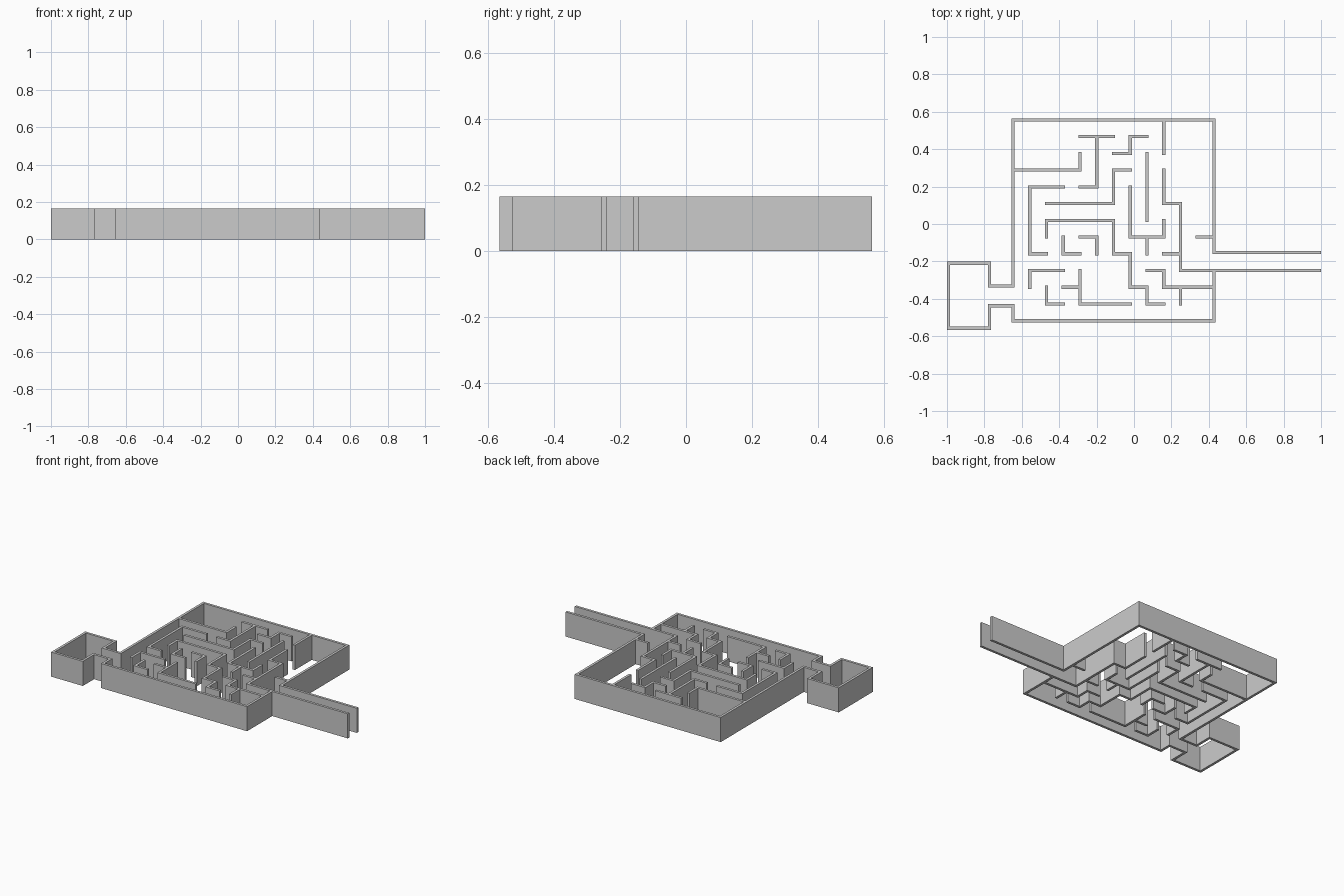
import bpy, bmesh
from mathutils import Vector

if "Cube" in bpy.data.objects:
    bpy.data.objects.remove(bpy.data.objects["Cube"])

H = 0.166            # wall height
T = 0.0085           # half wall thickness
X0, Y0, P = -0.6465, 0.5565, 0.0895


def g(c, r):
    """Maze node (column, row from the top) to world position."""
    return Vector((X0 + P * c, Y0 - P * r))


XL, XR = X0, X0 + 12 * P
YT, YB = Y0, Y0 - 12 * P

# Outer shell: upper corridor side, maze boundary, small room on the left
shell = [Vector(p) for p in [
    (1 - T, -0.152), (XR, -0.152), (XR, YT), (XL, YT), (XL, -0.331),
    (-0.772, -0.331), (-0.772, -0.21), (-1 + T, -0.21), (-1 + T, -0.557),
    (-0.772, -0.557), (-0.772, -0.437), (XL, -0.437), (XL, YB), (XR, YB),
    g(12, 9)]]

# Lower corridor side running on into the maze
corridor = [Vector((1 - T, g(0, 9).y)), g(10, 9), g(10, 5), g(9, 5), g(9, 3)]

# Inner walls as runs of maze nodes
runs = [
    [(4, 1), (6, 1)],
    [(5, 1), (5, 4), (4, 4)],
    [(8, 1), (7, 1), (7, 2), (6, 2)],
    [(0, 3), (4, 3), (4, 2)],
    [(7, 3), (6, 3), (6, 5), (2, 5)],
    [(3, 4), (1, 4), (1, 8), (2, 8)],
    [(2, 7), (2, 6), (6, 6), (6, 8), (7, 8), (7, 10), (8, 10), (8, 11), (9, 11)],
    [(7, 4), (7, 7), (9, 7), (9, 6)],
    [(8, 7), (8, 8)],
    [(8, 2), (8, 6)],
    [(9, 0), (9, 2)],
    [(4, 7), (5, 7), (5, 8)],
    [(3, 7), (3, 8), (4, 8)],
    [(11, 7), (12, 7)],
    [(9, 8), (10, 8)],
    [(1, 10), (1, 9), (3, 9)],
    [(2, 10), (2, 11), (3, 11)],
    [(4, 9), (4, 11), (7, 11)],
    [(3, 10), (4, 10)],
    [(8, 9), (9, 9), (9, 10), (12, 10)],
    [(10, 10), (10, 11)],
]
inner = [[g(*n) for n in run] for run in runs]
paths = [shell, corridor] + inner


def touches(p, path):
    """True when p lies on one of the path's segments."""
    for a, b in zip(path, path[1:]):
        t = max(0, min(1, (p - a).dot(b - a) / (b - a).length_squared))
        if (a + (b - a) * t - p).length < 1e-4:
            return True
    return False


def end_point(path, end, nxt):
    """Free ends run on by half a thickness; T-joints stop at the wall face."""
    joined = any(q is not path and touches(end, q) for q in paths)
    return end + (end - nxt).normalized() * (-T if joined else T)


def wall(name, path):
    """Mitred wall of constant thickness along a path."""
    pts = [end_point(path, path[0], path[1])] + path[1:-1] \
        + [end_point(path, path[-1], path[-2])]
    normals = []
    for a, b in zip(pts, pts[1:]):
        d = (b - a).normalized()
        normals.append(Vector((-d.y, d.x)))
    bm = bmesh.new()
    rings = []
    for i, p in enumerate(pts):
        n0, n1 = normals[max(i - 1, 0)], normals[min(i, len(normals) - 1)]
        m = (n0 + n1) / (1 + n0.dot(n1)) * T
        rings.append([bm.verts.new((q.x, q.y, z)) for q, z in
                      ((p + m, 0), (p - m, 0), (p - m, H), (p + m, H))])
    for a, b in zip(rings, rings[1:]):
        for k in range(4):
            bm.faces.new((a[k], a[(k + 1) % 4], b[(k + 1) % 4], b[k]))
    bm.faces.new(rings[0])
    bm.faces.new(rings[-1])
    bmesh.ops.recalc_face_normals(bm, faces=bm.faces)
    me = bpy.data.meshes.new(name)
    bm.to_mesh(me)
    bm.free()
    bpy.context.collection.objects.link(bpy.data.objects.new(name, me))


wall("outer_wall", shell)
wall("corridor_wall", corridor)
for i, path in enumerate(inner):
    wall(f"inner_wall_{i + 1:02d}", path)
